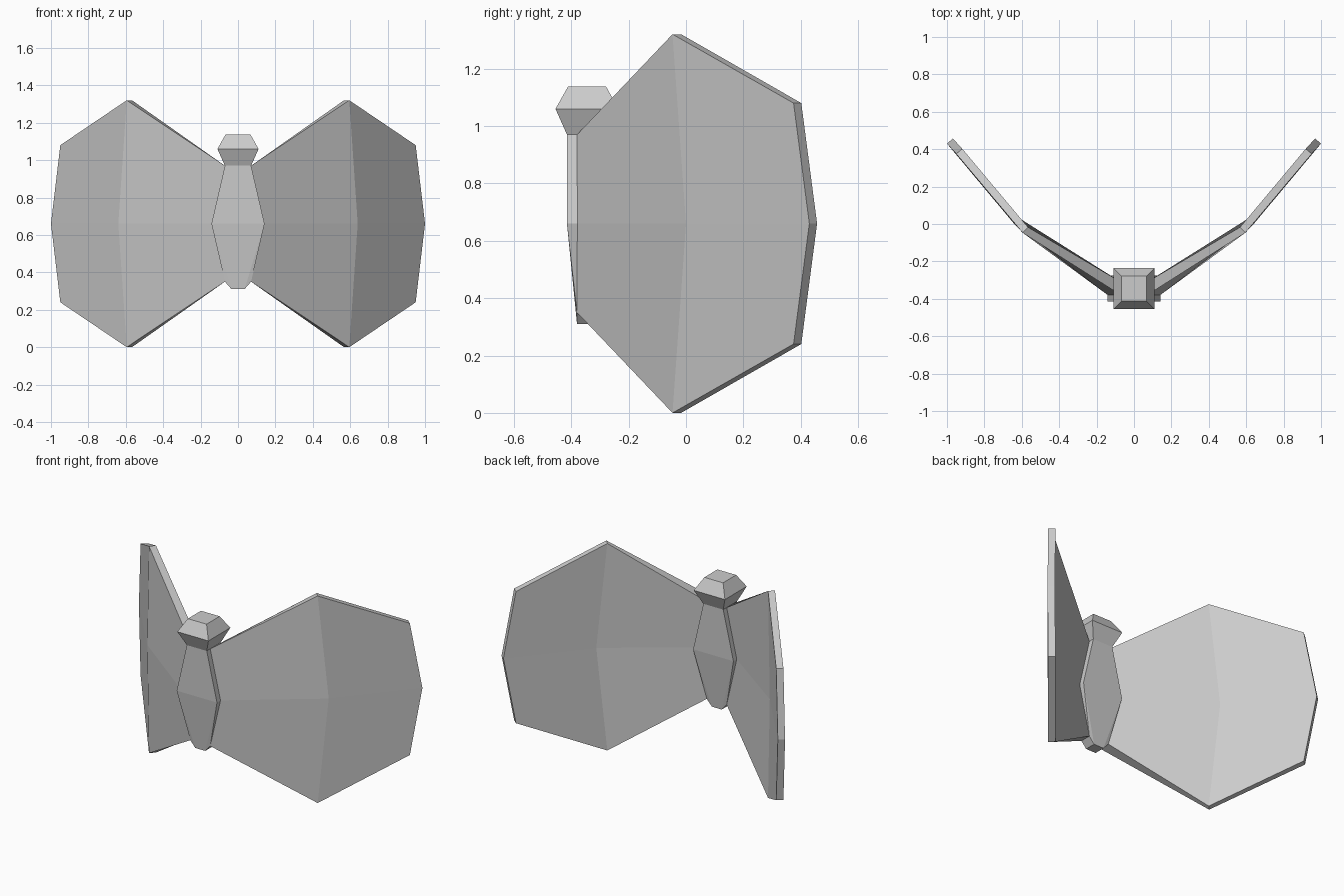
import bpy, bmesh
from mathutils import Vector

if "Cube" in bpy.data.objects:
    bpy.data.objects.remove(bpy.data.objects["Cube"])

YC = -0.345  # depth of the central post


def finish(name, bm):
    bmesh.ops.recalc_face_normals(bm, faces=bm.faces)
    me = bpy.data.meshes.new(name)
    bm.to_mesh(me)
    bm.free()
    ob = bpy.data.objects.new(name, me)
    bpy.context.collection.objects.link(ob)
    return ob


# body and knob: convex solids from (half width, half depth, height) rings
def hull(name, rings):
    bm = bmesh.new()
    for hx, hy, z in rings:
        for sx in (-1, 1):
            for sy in (-1, 1):
                bm.verts.new((sx * hx, YC + sy * hy, z))
    bmesh.ops.convex_hull(bm, input=bm.verts[:])
    bmesh.ops.dissolve_limit(bm, angle_limit=0.01, verts=bm.verts[:], edges=bm.edges[:])
    return finish(name, bm)


hull("body", [(0.07, 0.07, 0.97), (0.142, 0.07, 0.66), (0.07, 0.035, 0.35), (0.035, 0.035, 0.31)])
hull("knob", [(0.07, 0.07, 0.97), (0.11, 0.11, 1.06), (0.066, 0.066, 1.138)])

# folded wing panel: rows top / middle / bottom, columns root / crease / tip
end = [(0.07, -0.38), (0.595, -0.047), (0.95, 0.375)]
mid = [(0.14, -0.38), (0.64, 0.0), (1.0, 0.43)]
heights = [(0.97, 1.32, 1.08), (0.66, 0.66, 0.66), (0.35, 0.0, 0.24)]
offset = [Vector((0, 0.07, 0)), Vector((-0.028, 0.03, 0)), Vector((-0.032, 0.027, 0))]

bm = bmesh.new()
front, back = [], []
for plan, zs in zip((end, mid, end), heights):
    pts = [Vector((x, y, z)) for (x, y), z in zip(plan, zs)]
    front.append([bm.verts.new(p) for p in pts])
    back.append([bm.verts.new(p + o) for p, o in zip(pts, offset)])
for g in (front, back):
    for r in range(2):
        for c in range(2):
            bm.faces.new((g[r][c], g[r][c + 1], g[r + 1][c + 1], g[r + 1][c]))
# rim joining front and back sheets
rim = [(0, 0), (0, 1), (0, 2), (1, 2), (2, 2), (2, 1), (2, 0), (1, 0)]
for (a, b), (c, d) in zip(rim, rim[1:] + rim[:1]):
    bm.faces.new((front[a][b], front[c][d], back[c][d], back[a][b]))
wing = finish("wings", bm)
mirror = wing.modifiers.new("mirror", "MIRROR")
mirror.use_mirror_merge = False
